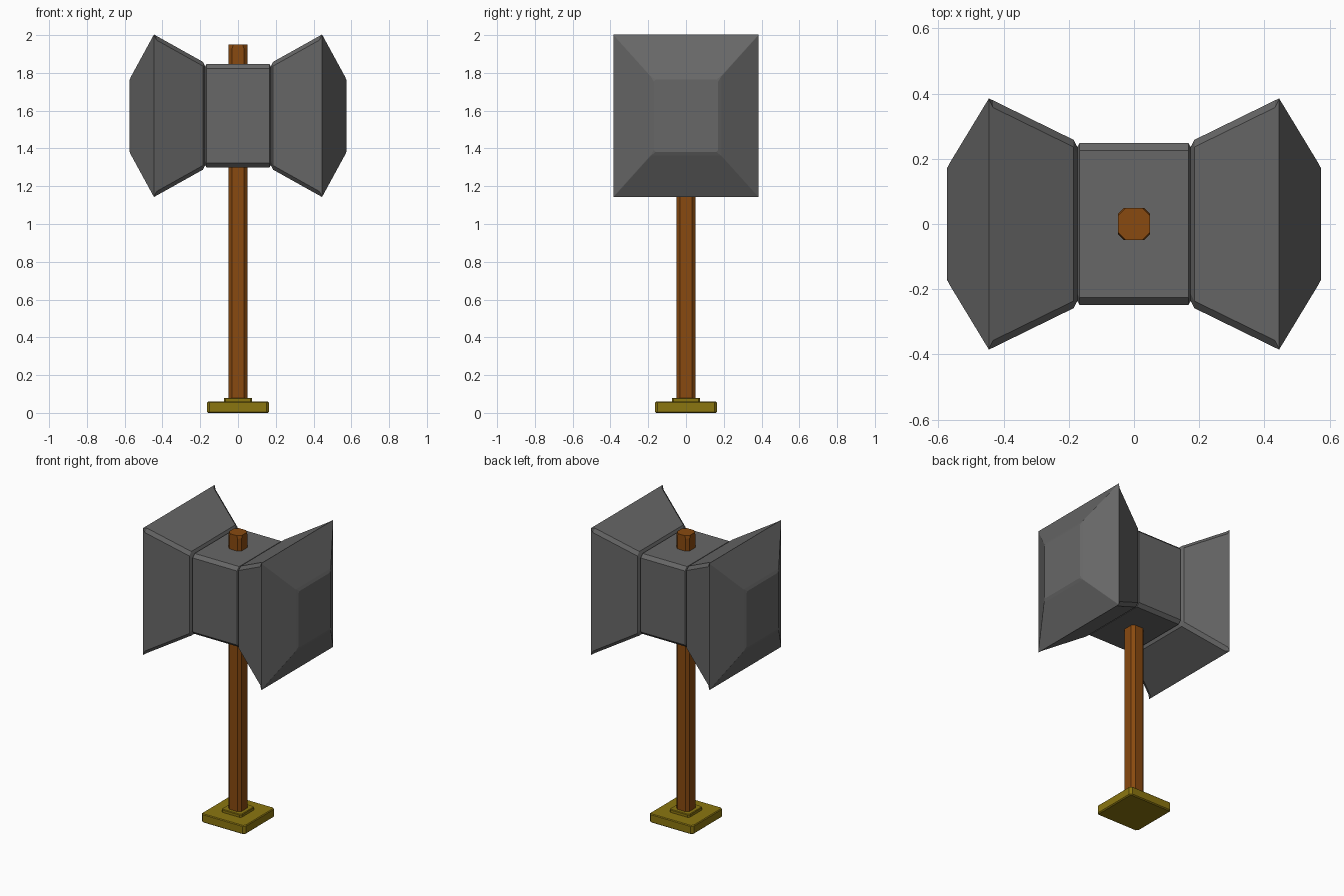
import bpy, bmesh
from mathutils import Vector

if "Cube" in bpy.data.objects:
    bpy.data.objects.remove(bpy.data.objects["Cube"])


def material(name, rgb):
    m = bpy.data.materials.new(name)
    m.diffuse_color = (*rgb, 1)
    m.use_nodes = True
    m.node_tree.nodes["Principled BSDF"].inputs["Base Color"].default_value = m.diffuse_color
    return m


STEEL = material("dark_steel", (0.135, 0.135, 0.135))
WOOD = material("brown_wood", (0.25, 0.068, 0.005))
BRASS = material("old_brass", (0.26, 0.18, 0.005))


def ring(a, b, c):
    """Rectangle of half sizes a, b with corners cut by c."""
    return [(a, b - c), (a - c, b), (c - a, b), (-a, b - c),
            (-a, c - b), (c - a, -b), (a - c, -b), (a, c - b)]


def loft(name, sections, mat, place):
    """Skin chamfered rectangles (position, half_a, half_b, cut) along an axis."""
    bm = bmesh.new()
    rings = [[bm.verts.new(place(t, u, v)) for u, v in ring(a, b, c)]
             for t, a, b, c in sections]
    for lo, hi in zip(rings, rings[1:]):
        for i in range(8):
            j = (i + 1) % 8
            bm.faces.new((lo[i], lo[j], hi[j], hi[i]))
    bm.faces.new(rings[0])
    bm.faces.new(rings[-1])
    bmesh.ops.recalc_face_normals(bm, faces=bm.faces)
    mesh = bpy.data.meshes.new(name)
    bm.to_mesh(mesh)
    bm.free()
    mesh.materials.append(mat)
    ob = bpy.data.objects.new(name, mesh)
    bpy.context.collection.objects.link(ob)
    return ob


def along_x(t, u, v):
    return Vector((t, u, 1.573 + v))


def along_z(t, u, v):
    return Vector((u, v, t))


# Hammer head: middle block, grooves, flared ends and tapered striking faces
half = [(0.167, 0.248, 0.273, 0.022),
        (0.174, 0.236, 0.261, 0.022),
        (0.185, 0.258, 0.285, 0.022),
        (0.432, 0.379, 0.423, 0.022),
        (0.445, 0.385, 0.430, 0.002),
        (0.565, 0.187, 0.210, 0.002),
        (0.574, 0.170, 0.191, 0.010)]
mirrored = [(-x, a, b, c) for x, a, b, c in reversed(half)]
loft("hammer_head", mirrored + half, STEEL, along_x)

# Handle
loft("handle", [(0.03, 0.049, 0.049, 0.018),
                (1.93, 0.049, 0.049, 0.018),
                (1.95, 0.049, 0.049, 0.024)], WOOD, along_z)

# Pommel plate with collar
loft("pommel_plate", [(0.0, 0.157, 0.157, 0.012),
                      (0.006, 0.164, 0.164, 0.014),
                      (0.055, 0.164, 0.164, 0.014),
                      (0.060, 0.159, 0.159, 0.012)], BRASS, along_z)
loft("pommel_collar", [(0.055, 0.075, 0.075, 0.010),
                       (0.076, 0.075, 0.075, 0.010),
                       (0.080, 0.071, 0.071, 0.008)], BRASS, along_z)
